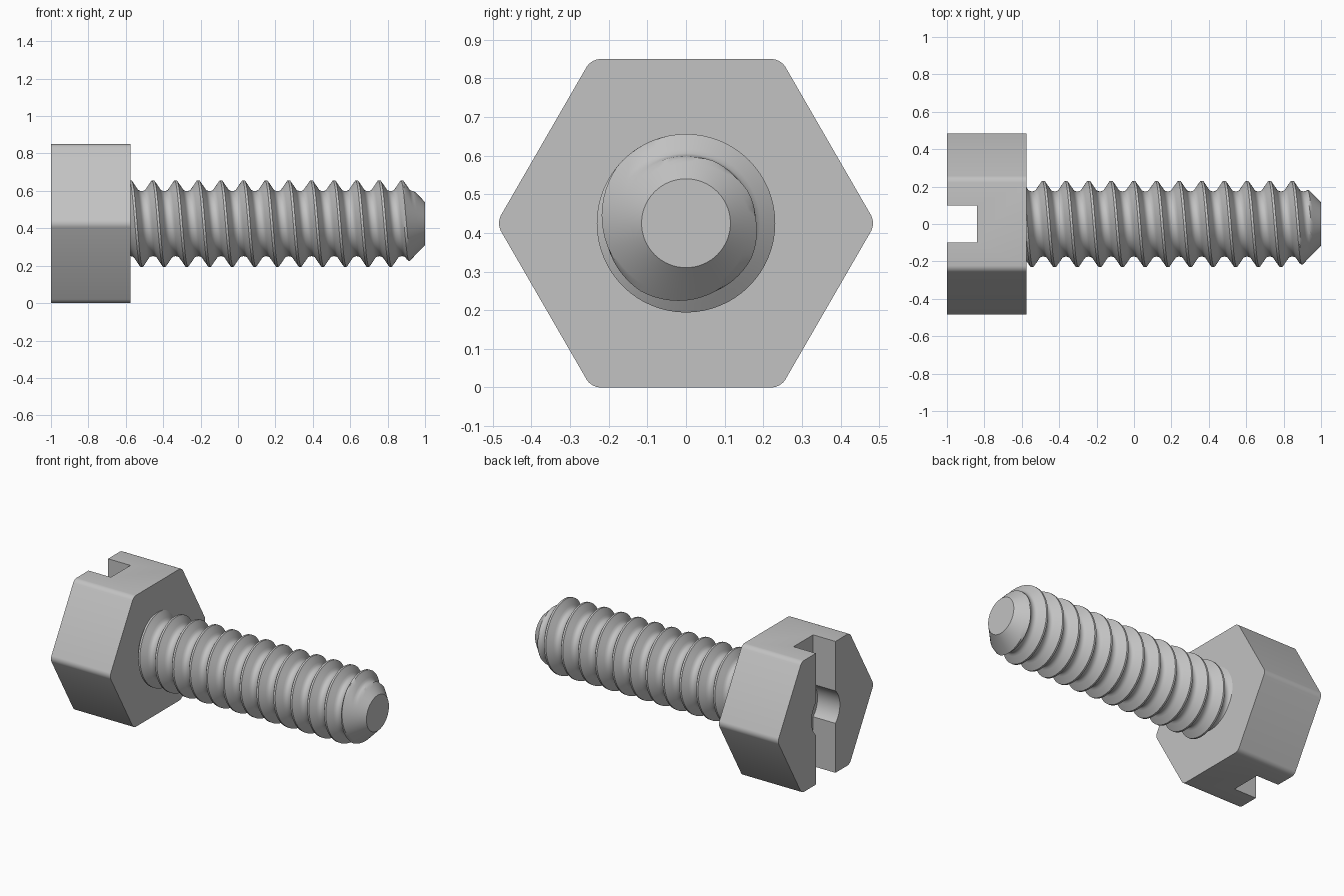
import bpy, bmesh, math

if "Cube" in bpy.data.objects:
    bpy.data.objects.remove(bpy.data.objects["Cube"])

AXIS = 0.425          # height of the bolt axis
HEAD_END = -0.575     # underside of the head
PITCH = 0.121
SEGMENTS = 64

steel = bpy.data.materials.new("grey steel")
steel.use_nodes = True
steel.diffuse_color = (0.54, 0.54, 0.54, 1)
steel.node_tree.nodes["Principled BSDF"].inputs["Base Color"].default_value = steel.diffuse_color


def make_object(name, bm):
    bmesh.ops.recalc_face_normals(bm, faces=bm.faces)
    mesh = bpy.data.meshes.new(name)
    bm.to_mesh(mesh)
    bm.free()
    mesh.materials.append(steel)
    obj = bpy.data.objects.new(name, mesh)
    bpy.context.collection.objects.link(obj)
    return obj


def activate(obj):
    bpy.ops.object.select_all(action='DESELECT')
    obj.select_set(True)
    bpy.context.view_layer.objects.active = obj


def prism(outline, x0, x1):
    """Extrude a (y, z) outline around the bolt axis along x."""
    bm = bmesh.new()
    base = bm.faces.new([bm.verts.new((x0, y, z + AXIS)) for y, z in outline])
    moved = bmesh.ops.extrude_face_region(bm, geom=[base], use_keep_orig=True)
    verts = [g for g in moved["geom"] if isinstance(g, bmesh.types.BMVert)]
    bmesh.ops.translate(bm, verts=verts, vec=(x1 - x0, 0, 0))
    return bm


# Hexagonal head with softly rounded corners
radius = AXIS / math.cos(math.pi / 6)
hexagon = [(radius * math.cos(i * math.pi / 3), radius * math.sin(i * math.pi / 3)) for i in range(6)]
bm = prism(hexagon, -1, HEAD_END)
corners = [e for e in bm.edges if abs(e.verts[0].co.x - e.verts[1].co.x) > 0.1]
bmesh.ops.bevel(bm, geom=corners, offset=0.023, segments=4, profile=0.5, affect='EDGES')
head = make_object("hex_head", bm)

# Vertical driver slot with a round pocket in its middle
half, pocket, reach = 0.1, 0.145, 0.6
limit = math.acos(half / pocket)
arc = [limit * (i / 8 - 1) for i in range(17)]
side = [(half, -reach)] + [(pocket * math.cos(a), pocket * math.sin(a)) for a in arc] + [(half, reach)]
outline = side + [(-y, -z) for y, z in side]
cutter = make_object("slot_cutter", prism(outline, -1.2, -0.84))
cutter.hide_render = True
cut = head.modifiers.new("slot", 'BOOLEAN')
cut.operation = 'DIFFERENCE'
cut.solver = 'EXACT'
cut.object = cutter
activate(head)
bpy.ops.object.modifier_apply(modifier=cut.name)
bpy.data.objects.remove(cutter)

# Thread profile: distance from the crest in pitches, radius
PROFILE = [(0, 0.231), (0.05, 0.231), (0.27, 0.192), (0.33, 0.181), (0.41, 0.176), (0.5, 0.174)]


def thread_radius(turns):
    d = abs(turns - round(turns))
    for (d0, r0), (d1, r1) in zip(PROFILE, PROFILE[1:]):
        if d <= d1 + 1e-6:
            return r0 + (r1 - r0) * (d - d0) / (d1 - d0)
    return PROFILE[-1][1]


# Threaded shank: rows follow the helix, and the tip is cut by a cone
steps = [-d for d, r in reversed(PROFILE[1:])] + [d for d, r in PROFILE[1:-1]]
steps = sorted(steps + [0, 0.16, -0.16])
rows = [k + s for k in range(-2, 15) for s in steps]
bm = bmesh.new()
columns = []
for i in range(SEGMENTS + 1):
    angle = math.tau * i / SEGMENTS
    column = []
    for row in rows:
        x = -0.515 + PITCH * (row + i / SEGMENTS)
        x = min(max(x, HEAD_END - 0.01), 1.0)
        r = thread_radius((x + 0.515) / PITCH - i / SEGMENTS)
        r = min(r, 0.115 + 1.03 * (1 - x))
        column.append(bm.verts.new((x, r * math.sin(angle), AXIS - r * math.cos(angle))))
    columns.append(column)
for a, b in zip(columns, columns[1:]):
    for j in range(len(rows) - 1):
        bm.faces.new((a[j], b[j], b[j + 1], a[j + 1]))
bmesh.ops.remove_doubles(bm, verts=bm.verts, dist=0.0003)
bmesh.ops.holes_fill(bm, edges=[e for e in bm.edges if e.is_boundary], sides=0)
shank = make_object("threaded_shank", bm)

for obj in (head, shank):
    activate(obj)
    bpy.ops.object.shade_smooth_by_angle(angle=math.radians(30))
